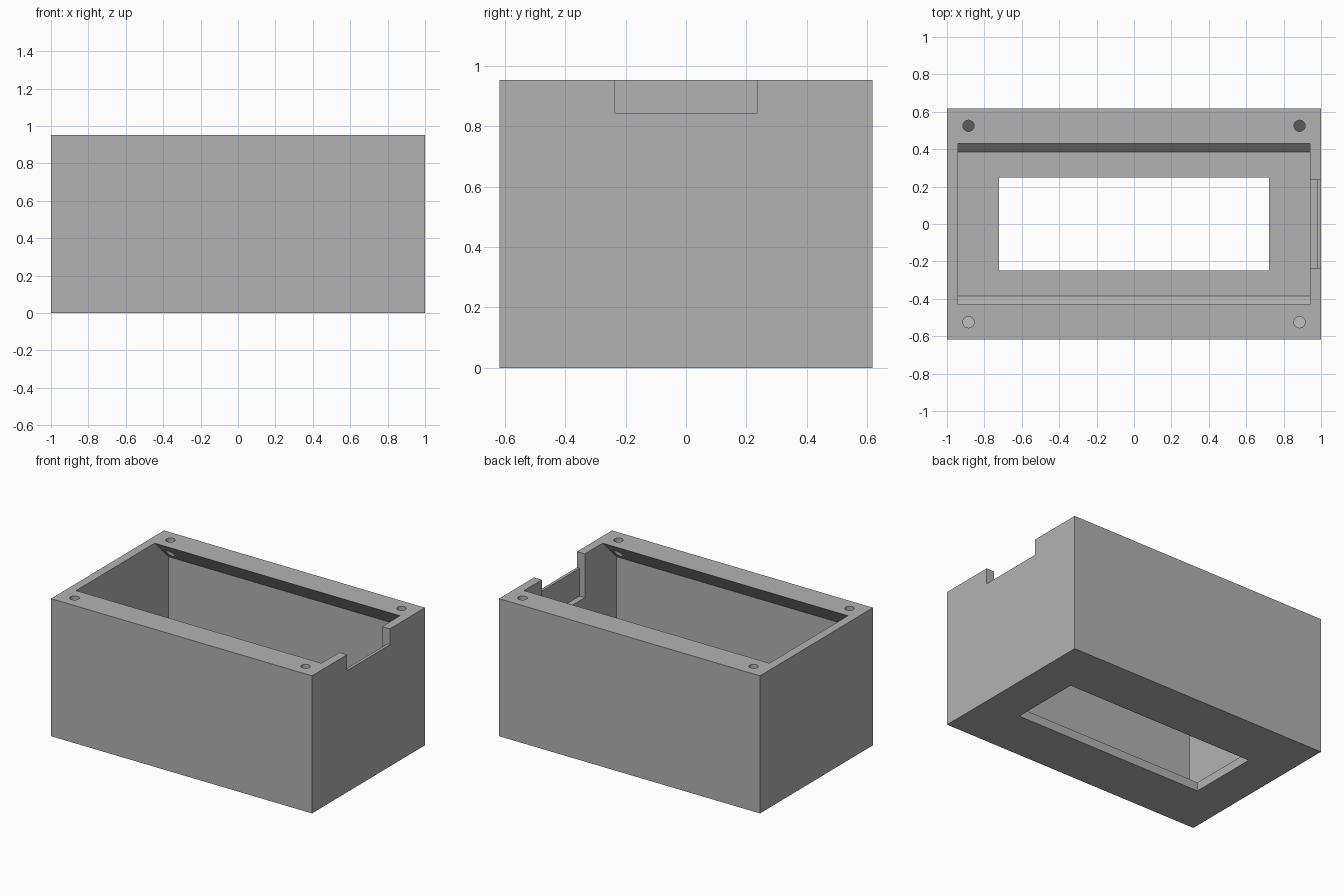
import bpy, bmesh

cube = bpy.data.objects.get("Cube")
if cube:
    bpy.data.objects.remove(cube, do_unlink=True)

LENGTH, DEPTH, HEIGHT = 2.0, 1.236, 0.953
INNER_X = 0.94
FLOOR = 0.06

grey = bpy.data.materials.new("plain_grey")
grey.use_nodes = True
colour = (0.448, 0.448, 0.448, 1)
grey.diffuse_color = colour
grey.node_tree.nodes["Principled BSDF"].inputs["Base Color"].default_value = colour


def add_object(name, bm):
    bmesh.ops.recalc_face_normals(bm, faces=bm.faces)
    mesh = bpy.data.meshes.new(name)
    bm.to_mesh(mesh)
    bm.free()
    obj = bpy.data.objects.new(name, mesh)
    bpy.context.collection.objects.link(obj)
    mesh.materials.append(grey)
    return obj


def box(name, x0, x1, y0, y1, z0, z1):
    bm = bmesh.new()
    bmesh.ops.create_cube(bm, size=1)
    for v in bm.verts:
        v.co = ((x0 + x1) / 2 + v.co.x * (x1 - x0),
                (y0 + y1) / 2 + v.co.y * (y1 - y0),
                (z0 + z1) / 2 + v.co.z * (z1 - z0))
    return add_object(name, bm)


def prism(name, profile, x0, x1):
    bm = bmesh.new()
    face = bm.faces.new([bm.verts.new((x0, y, z)) for y, z in profile])
    new = bmesh.ops.extrude_face_region(bm, geom=[face])["geom"]
    for v in new:
        if isinstance(v, bmesh.types.BMVert):
            v.co.x = x1
    return add_object(name, bm)


def cylinder(name, x, y, z0, z1, radius):
    bm = bmesh.new()
    bmesh.ops.create_cone(bm, cap_ends=True, segments=32, radius1=radius,
                          radius2=radius, depth=z1 - z0)
    bmesh.ops.translate(bm, verts=bm.verts, vec=(x, y, (z0 + z1) / 2))
    return add_object(name, bm)


# Outer case
case = box("case", -LENGTH / 2, LENGTH / 2, -DEPTH / 2, DEPTH / 2, 0, HEIGHT)

# Cavity with sloped lips under the rim and sloped floor edges
half = [(0.43, HEIGHT + 0.1), (0.43, HEIGHT), (0.583, HEIGHT - 0.153),
        (0.583, FLOOR + 0.2), (0.385, FLOOR)]
profile = half + [(-y, z) for y, z in reversed(half)]
cutters = [prism("cavity_cutter", profile, -INNER_X, INNER_X)]

# Window through the floor
cutters.append(box("window_cutter", -0.723, 0.723, -0.248, 0.248, -0.1, 0.2))

# End wall notch, with a deeper recess on its inner side
cutters.append(box("notch_cutter", 0.9, 1.1, -0.235, 0.235, 0.843, 1.1))
cutters.append(box("recess_cutter", 0.9, 0.98, -0.235, 0.235, 0.65, 1.12))

# Corner screw holes through the lips
for sx in (-1, 1):
    for sy in (-1, 1):
        cutters.append(cylinder("screw_hole_cutter", sx * 0.885, sy * 0.525,
                                0.7, 1.1, 0.03))

for cutter in cutters:
    mod = case.modifiers.new(cutter.name, "BOOLEAN")
    mod.operation = "DIFFERENCE"
    mod.solver = "EXACT"
    mod.object = cutter

# Apply the cuts and remove the cutters
bpy.context.view_layer.update()
evaluated = case.evaluated_get(bpy.context.evaluated_depsgraph_get())
result = bpy.data.meshes.new_from_object(evaluated)
case.modifiers.clear()
case.data = result
result.materials.clear()
result.materials.append(grey)
for polygon in result.polygons:
    polygon.material_index = 0
for cutter in cutters:
    bpy.data.objects.remove(cutter, do_unlink=True)

# Smooth hole walls, sharp edges elsewhere
bpy.ops.object.select_all(action="DESELECT")
case.select_set(True)
bpy.context.view_layer.objects.active = case
bpy.ops.object.shade_smooth_by_angle(angle=0.5)
